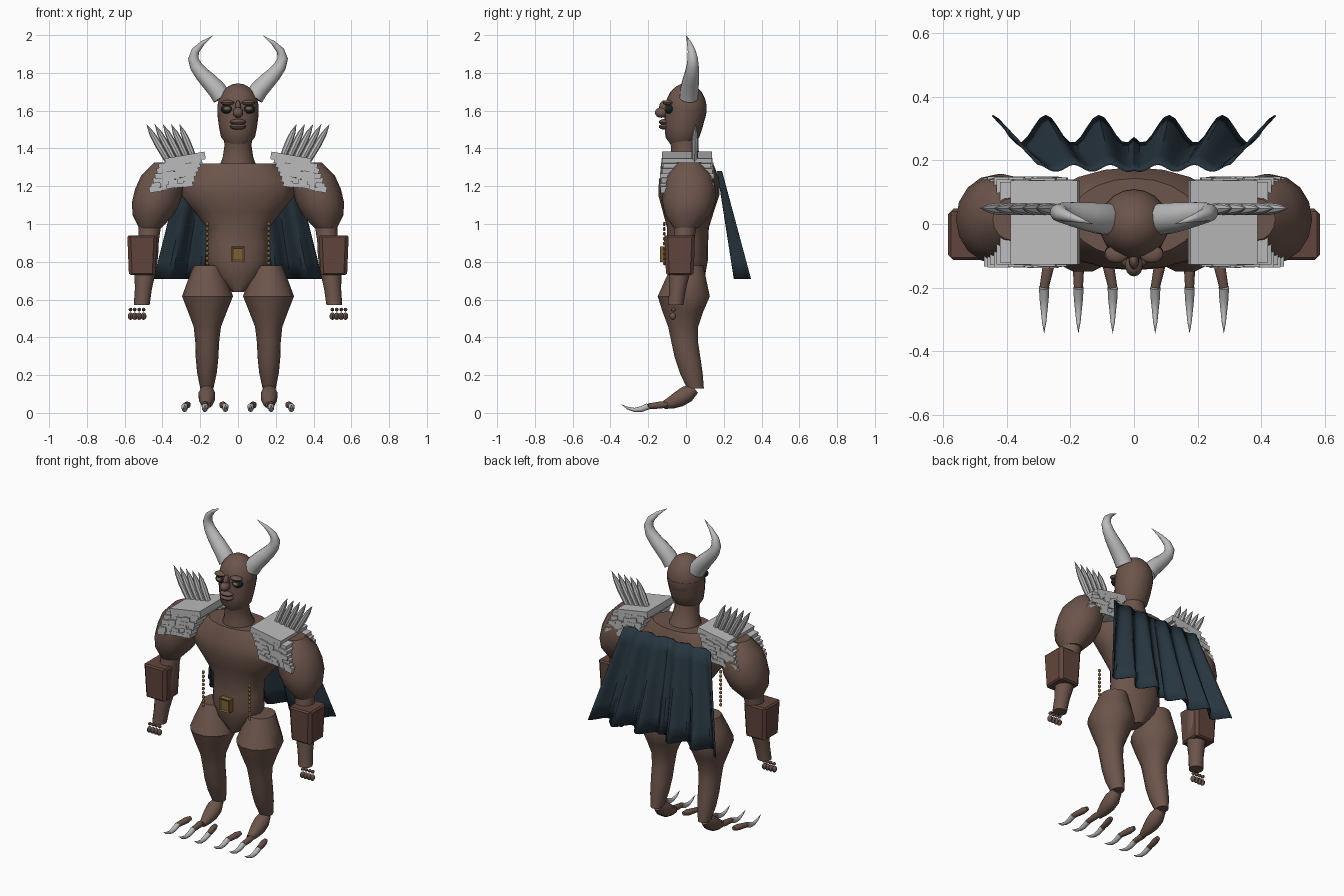
import bpy, bmesh, math, random
from mathutils import Vector, Matrix

random.seed(4)
default_cube = bpy.data.objects.get("Cube")
if default_cube:
    bpy.data.objects.remove(default_cube, do_unlink=True)


def material(name, red, green, blue):
    mat = bpy.data.materials.new(name)
    mat.use_nodes = True
    mat.diffuse_color = (red, green, blue, 1)
    shader = next(node for node in mat.node_tree.nodes if node.type == "BSDF_PRINCIPLED")
    shader.inputs["Base Color"].default_value = (red, green, blue, 1)
    return mat


SKIN = material("brown skin", .15, .09, .07)
LEATHER = material("brown leather", .12, .06, .045)
BONE = material("pale bone", .5, .5, .5)
CLOTH = material("dark blue cloth", .02, .036, .05)
GOLD = material("old gold", .2, .12, .035)
DARK = material("dark eye rim", .01, .015, .017)


def emit(name, bm, mat, mirror=False, angle=40):
    """Turn a bmesh into an object, with a mirrored twin if wanted."""
    bmesh.ops.remove_doubles(bm, verts=bm.verts, dist=.0002)
    bmesh.ops.recalc_face_normals(bm, faces=bm.faces)
    for side in (("left_", "right_") if mirror else ("",)):
        if side == "right_":
            bmesh.ops.scale(bm, vec=(-1, 1, 1), verts=bm.verts)
            bmesh.ops.reverse_faces(bm, faces=bm.faces)
        mesh = bpy.data.meshes.new(side + name)
        bm.to_mesh(mesh)
        mesh.materials.append(mat)
        mesh.polygons.foreach_set("use_smooth", [True] * len(mesh.polygons))
        mesh.set_sharp_from_angle(angle=math.radians(angle))
        obj = bpy.data.objects.new(side + name, mesh)
        bpy.context.collection.objects.link(obj)
    bm.free()
    return obj


def limb(bm, start, end, widths, depth=None, bend=(0, 0, 0), skew=1, sides=14):
    """Evenly spaced rings from start to end along a line bowed by bend.
    With depth (base, factor) the rings lie level and are oval;
    without it they are round and face along the path."""
    start, end, bend = Vector(start), Vector(end), Vector(bend)
    span = end - start
    last = len(widths) - 1
    path = [start + span * (i / last) + bend * math.sin(math.pi * (i / last) ** skew)
            for i in range(last + 1)]
    reference = Vector((0, 1, 0)) if abs(span.z) > abs(span.y) else Vector((1, 0, 0))
    rings = []
    for i, width in enumerate(widths):
        if depth:
            across = Vector((width, 0, 0))
            along = Vector((0, depth[0] + depth[1] * width, 0))
        else:
            tangent = (path[min(i + 1, last)] - path[max(i - 1, 0)]).normalized()
            across = tangent.cross(reference).normalized() * width
            along = across.cross(tangent)
        turns = [2 * math.pi * k / sides for k in range(sides)]
        rings.append([bm.verts.new(path[i] + across * math.cos(a) + along * math.sin(a))
                      for a in turns])
    for lower, upper in zip(rings, rings[1:]):
        for k in range(sides):
            bm.faces.new((lower[k - 1], lower[k], upper[k], upper[k - 1]))
    for ring, width in ((rings[0], widths[0]), (rings[-1], widths[-1])):
        if width:
            bm.faces.new(ring)


def ball(bm, centre, size, segments=14):
    place = Matrix.Translation(centre) @ Matrix.Diagonal((*size, 1))
    bmesh.ops.create_uvsphere(bm, u_segments=segments, v_segments=segments // 2 + 1,
                              radius=1, matrix=place)


def box(bm, centre, size, tilt=0):
    place = (Matrix.Translation(centre) @ Matrix.Rotation(tilt, 4, "Y")
             @ Matrix.Diagonal((*size, 1)))
    return bmesh.ops.create_cube(bm, size=1, matrix=place)["verts"]


# Torso with pelvis and neck
bm = bmesh.new()
limb(bm, (0, 0, .64), (0, .02, 1.32), (.03, .13, .165, .16, .165, .23, .3, .3, .2),
     depth=(.05, .37), sides=20)
limb(bm, (0, .01, 1.3), (0, -.02, 1.47), (.1, .08, .072, .075), depth=(0, 1))
emit("torso", bm, SKIN)

# Head with nose, lips and brows
bm = bmesh.new()
limb(bm, (0, -.025, 1.41), (0, 0, 1.61), (.05, .09, .1, .107, .11), depth=(0, 1), sides=20)
ball(bm, (0, 0, 1.61), (.11, .11, .135), 20)
ball(bm, (0, -.13, 1.59), (.028, .035, .028))
ball(bm, (0, -.115, 1.615), (.016, .028, .04))
for lip_height in (1.515, 1.54):
    ball(bm, (0, -.11, lip_height), (.043, .034, .016))
for side in (-1, 1):
    ball(bm, (side * .055, -.095, 1.642), (.038, .028, .014))
emit("head", bm, SKIN)

# Eyes set in dark rims
bm = bmesh.new()
ball(bm, (.058, -.088, 1.608), (.034, .026, .024))
emit("eye_rim", bm, DARK, mirror=True)
bm = bmesh.new()
ball(bm, (.058, -.102, 1.61), (.02, .016, .012))
emit("eye", bm, GOLD, mirror=True)

# Horns
bm = bmesh.new()
limb(bm, (.085, .015, 1.67), (.128, 0, 2), (.05, .049, .045, .039, .033, .028, .021, .012, 0),
     bend=(.125, .03, 0), skew=1.4)
emit("horn", bm, BONE, mirror=True)

# Arms: heavy shoulder, then forearm
bm = bmesh.new()
limb(bm, (.385, .015, 1.325), (.465, 0, .98), (.06, .112, .127, .128, .11, .06),
     depth=(0, 1.1), bend=(0, .01, 0), sides=16)
limb(bm, (.465, 0, 1), (.51, -.055, .57), (.06, .055, .06, .056, .045, .042), depth=(0, 1))
emit("arm", bm, SKIN, mirror=True)

# Hands: two rows of finger joints
bm = bmesh.new()
for finger in range(4):
    x = .5 + finger * .023
    ball(bm, (x, -.066, .547), (.01, .014, .01), 8)
    ball(bm, (x, -.07, .512), (.015, .017, .02), 8)
emit("fingers", bm, SKIN, mirror=True)

# Bracers, narrower below, with raised faces on every side
bm = bmesh.new()
middle = Vector((.507, -.033, .835))
for vert in box(bm, middle, (.14, .145, .21)):
    if vert.co.z < middle.z:
        vert.co.xy = middle.xy.lerp(vert.co.xy, .88)
bm.normal_update()
walls = [face for face in bm.faces if abs(face.normal.z) < .5]
bmesh.ops.inset_individual(bm, faces=walls, thickness=.012, depth=.009)
emit("bracer", bm, LEATHER, mirror=True, angle=20)

# Layered shoulder armour with ragged edges
bm = bmesh.new()
slope = .17
box(bm, (.28, .005, 1.345), (.215, .265, .04), slope)
layers, strips = 6, 5
for layer in range(1, layers + 1):
    drop = layer / layers
    for strip in range(strips):
        centre = (.205 + .06 * drop + strip * .045, .006,
                  1.36 - .145 * drop - strip * .008 + random.uniform(-.004, .004))
        length = .262 + .028 * min(1, 2 * drop) - random.uniform(0, .022)
        box(bm, centre, (.05, length, random.uniform(.022, .034)),
            slope + random.uniform(-.1, .1))
emit("shoulder_armour", bm, BONE, mirror=True, angle=20)

# Fan of shoulder spikes
bm = bmesh.new()
for spike in range(5):
    limb(bm, (.235 + spike * .033, .045, 1.35 - spike * .006), (.31 + spike * .044, .05, 1.53),
         (.016, .018, .019, .014, 0), sides=8)
emit("shoulder_spikes", bm, BONE, mirror=True)

# Legs, bowed forward at the knee
bm = bmesh.new()
limb(bm, (.16, .01, .78), (.165, .05, .13), (.075, .106, .135, .103, .072, .063, .06, .052, .035),
     depth=(.012, .96), bend=(0, -.045, 0))
emit("leg", bm, SKIN, mirror=True)

# Feet with three separate clawed toes
foot, toes, claws = bmesh.new(), bmesh.new(), bmesh.new()
limb(foot, (.165, .045, .13), (.165, -.12, .04), (.03, .045, .043, .033, .02), bend=(0, 0, -.012))
for spread in (-1, 0, 1):
    knuckle = (.175 + .088 * spread, -.1, .045)
    toe_end = (.175 + .108 * spread, -.2, .035)
    claw_tip = (toe_end[0], -.345, .046)
    limb(toes, knuckle, toe_end, (.013, .019, .017, .015), sides=10)
    limb(claws, toe_end, claw_tip, (.017, .015, .011, .007, 0), bend=(0, 0, -.025), sides=10)
emit("foot", foot, SKIN, mirror=True)
emit("toes", toes, SKIN, mirror=True)
emit("claws", claws, BONE, mirror=True)

# Belt buckle with a recessed face
bm = bmesh.new()
box(bm, (0, -.118, .84), (.07, .04, .08))
bm.normal_update()
front = [face for face in bm.faces if face.normal.y < -.9]
bmesh.ops.inset_individual(bm, faces=front, thickness=.012, depth=-.006)
emit("belt_buckle", bm, GOLD, angle=20)

# Hanging bead strings
bm = bmesh.new()
for bead in range(9):
    ball(bm, (.162, -.115, 1 - bead * .026), (.01, .008, .011), 8)
emit("bead_string", bm, GOLD, mirror=True)

# Pleated cape, flaring towards the hem
bm = bmesh.new()
columns, rows = 48, 6
grid = []
for row in range(rows + 1):
    fall = row / rows
    line = []
    for column in range(columns + 1):
        x = .445 * (2 * column / columns - 1)
        pleat = math.cos(2 * math.pi * (abs(x) - .11) / .168)
        line.append(bm.verts.new((x * (.68 + .32 * fall),
                                  .18 + .12 * fall + pleat * (.011 + .033 * fall),
                                  1.28 - .57 * fall)))
    grid.append(line)
for above, below in zip(grid, grid[1:]):
    for c in range(columns):
        bm.faces.new((above[c], above[c + 1], below[c + 1], below[c]))
cape = emit("cape", bm, CLOTH)
cape.modifiers.new("thickness", "SOLIDIFY").thickness = .005
